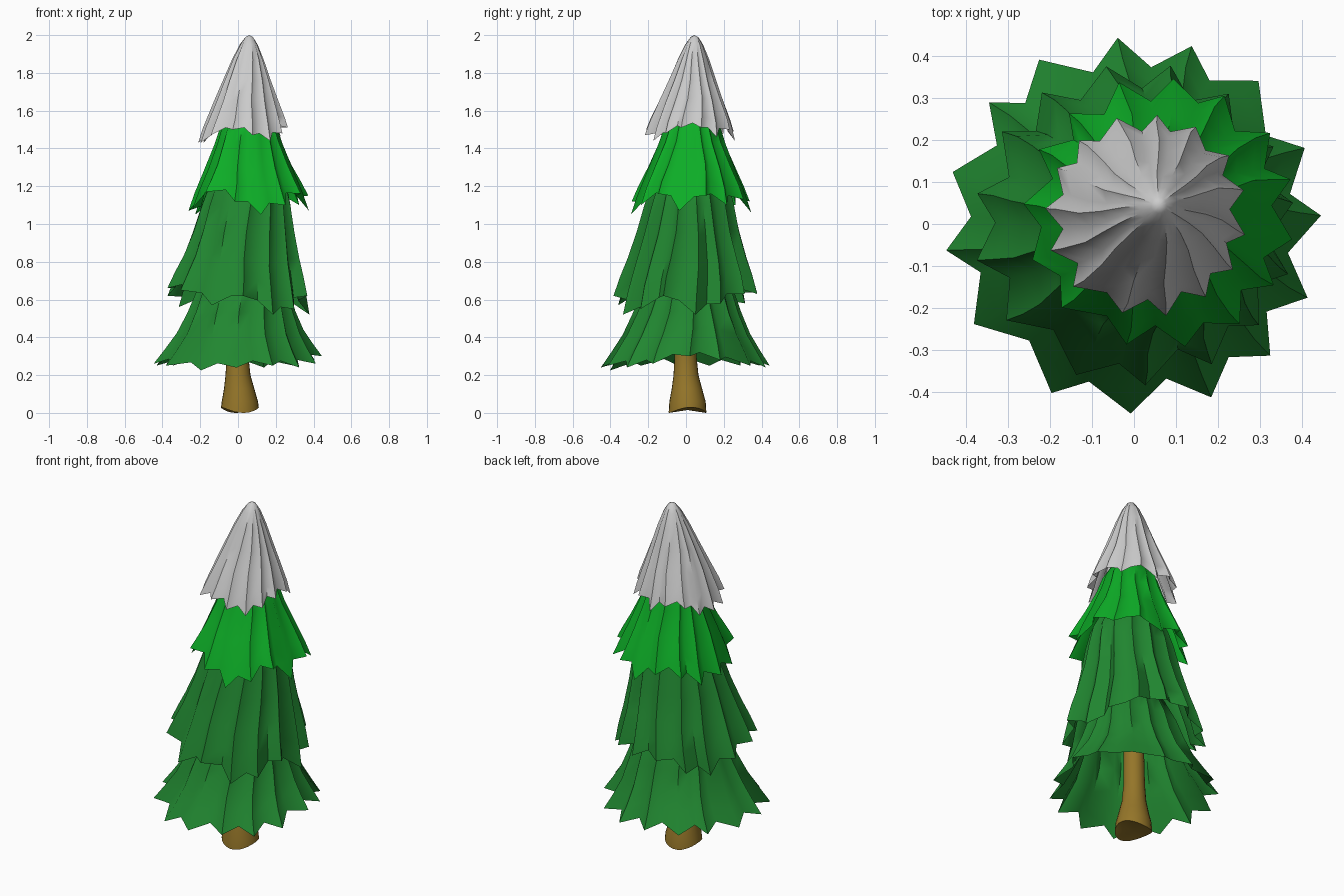
import bpy, bmesh, math, random

if "Cube" in bpy.data.objects:
    bpy.data.objects.remove(bpy.data.objects["Cube"])

random.seed(4)


def material(name, rgb):
    m = bpy.data.materials.new(name)
    m.diffuse_color = (*rgb, 1)
    m.use_nodes = True
    m.node_tree.nodes["Principled BSDF"].inputs["Base Color"].default_value = m.diffuse_color
    return m


dark = material("dark_green", (0.015, 0.24, 0.03))
bright = material("bright_green", (0.004, 0.42, 0.02))
wood = material("wood", (0.3, 0.18, 0.022))


def finish(bm, name, mat, angle):
    bmesh.ops.recalc_face_normals(bm, faces=bm.faces)
    me = bpy.data.meshes.new(name)
    bm.to_mesh(me)
    bm.free()
    ob = bpy.data.objects.new(name, me)
    bpy.context.collection.objects.link(ob)
    if mat:
        me.materials.append(mat)
    bpy.ops.object.select_all(action='DESELECT')
    ob.select_set(True)
    bpy.context.view_layer.objects.active = ob
    bpy.ops.object.shade_smooth_by_angle(angle=math.radians(angle))
    return ob


def loft(bm, rings):
    for a, b in zip(rings, rings[1:]):
        n = len(a)
        for i in range(n):
            j = (i + 1) % n
            bm.faces.new((a[i], a[j], b[j], b[i]))


# Directions of the 15 pleat tips, slightly irregular
TIPS = [2.6, 24, 49, 72, 95, 120, 140, 164, 188, 212, 244, 269, 294, 316, 337]


def skirt(name, profile, c0, c1, phase, lift, hem, twist, mat):
    """Pleated open-bottomed tier; profile is (ridge radius, z) from hem to apex,
    hem gives the height of each tip in hundredths."""
    z0, z1 = profile[0][1], profile[-1][1]
    cols = []
    for i, a in enumerate(TIPS):
        nxt = TIPS[(i + 1) % 15] + (360 if i == 14 else 0)
        d, dn = hem[i] / 100 - z0, hem[(i + 1) % 15] / 100 - z0
        cols.append((a, True, d, random.uniform(0.985, 1.005)))
        cols.append(((a + nxt) / 2 + random.uniform(-3, 3), False,
                     lift + (d + dn) / 2, random.uniform(0.82, 0.87)))
    bm = bmesh.new()
    rings = []
    for r, z in profile[:-1]:
        t = (z - z0) / (z1 - z0)
        cx, cy = (c0[j] + (c1[j] - c0[j]) * t for j in (0, 1))
        fade = max(0, 1 - 1.3 * t) ** 2
        ring = []
        for a, tip, dz, s in cols:
            sway = 3 * math.sin(5 * t + math.radians(a) * 2) * min(1, 3 * t)
            th = math.radians(a + phase + twist * t + sway)
            if not tip:
                s += (0.9 - s) * t
            ring.append(bm.verts.new((cx + r * s * math.cos(th), cy + r * s * math.sin(th),
                                      z + dz * fade)))
        rings.append(ring)
    loft(bm, rings)
    apex = bm.verts.new((*c1, z1))
    for i in range(30):
        bm.faces.new((rings[-1][i], rings[-1][(i + 1) % 30], apex))
    return finish(bm, name, mat, 62)


# Foliage tiers, bottom to top
skirt("bottom_tier",
      [(.45, .255), (.395, .335), (.34, .42), (.29, .53), (.245, .65), (.18, .78), (0, .95)],
      (0, 0), (.045, .02), 0, .03,
      [30, 28, 25, 24, 25, 25, 25, 25, 26, 25, 22.5, 24, 25, 24, 26], 3, dark)
skirt("middle_tier",
      [(.385, .58), (.355, .69), (.318, .80), (.275, .95), (.24, 1.1), (.21, 1.2),
       (.14, 1.32), (0, 1.42)],
      (0, 0), (.07, .03), 5, .025,
      [52, 58, 63, 63, 64, 58, 56, 62, 66, 65, 57, 62, 52, 55, 62], 3, dark)
skirt("upper_tier",
      [(.325, 1.09), (.29, 1.18), (.24, 1.29), (.18, 1.43), (.15, 1.52), (.09, 1.62), (0, 1.7)],
      (.06, .025), (.055, .035), 12, .035,
      [115, 110, 113, 106, 112, 110, 105, 107, 108, 117, 112, 105, 110, 116, 107], 3, bright)
skirt("snow_cap",
      [(.242, 1.46), (.22, 1.53), (.172, 1.65), (.128, 1.76), (.085, 1.87), (.048, 1.95),
       (.02, 1.99), (0, 2.0)],
      (.03, .02), (.06, .045), 12, .025,
      [151, 146, 150, 144, 149, 148, 143, 143, 143, 147, 150, 147, 144, 148, 151], 6, None)

# Flared trunk with an uneven foot
bm = bmesh.new()
rings = []
for k, (r, z, cx) in enumerate([(.1, .0, .01), (.096, .06, .01), (.08, .13, .006), (.066, .2, 0),
                                (.058, .3, -.003), (.055, .5, .005), (.05, .85, .03)]):
    ring = []
    for i in range(24):
        th = math.tau * i / 24
        wave = .015 * (1 + math.sin(2 * th + 1.2)) if k == 0 else 0
        ring.append(bm.verts.new((cx + r * math.cos(th), cx * .8 + r * math.sin(th), z + wave)))
    rings.append(ring)
loft(bm, rings)
bm.faces.new(rings[-1])
foot = bm.verts.new((.01, .008, .015))
for i in range(24):
    bm.faces.new((rings[0][(i + 1) % 24], rings[0][i], foot))
finish(bm, "trunk", wood, 40)
